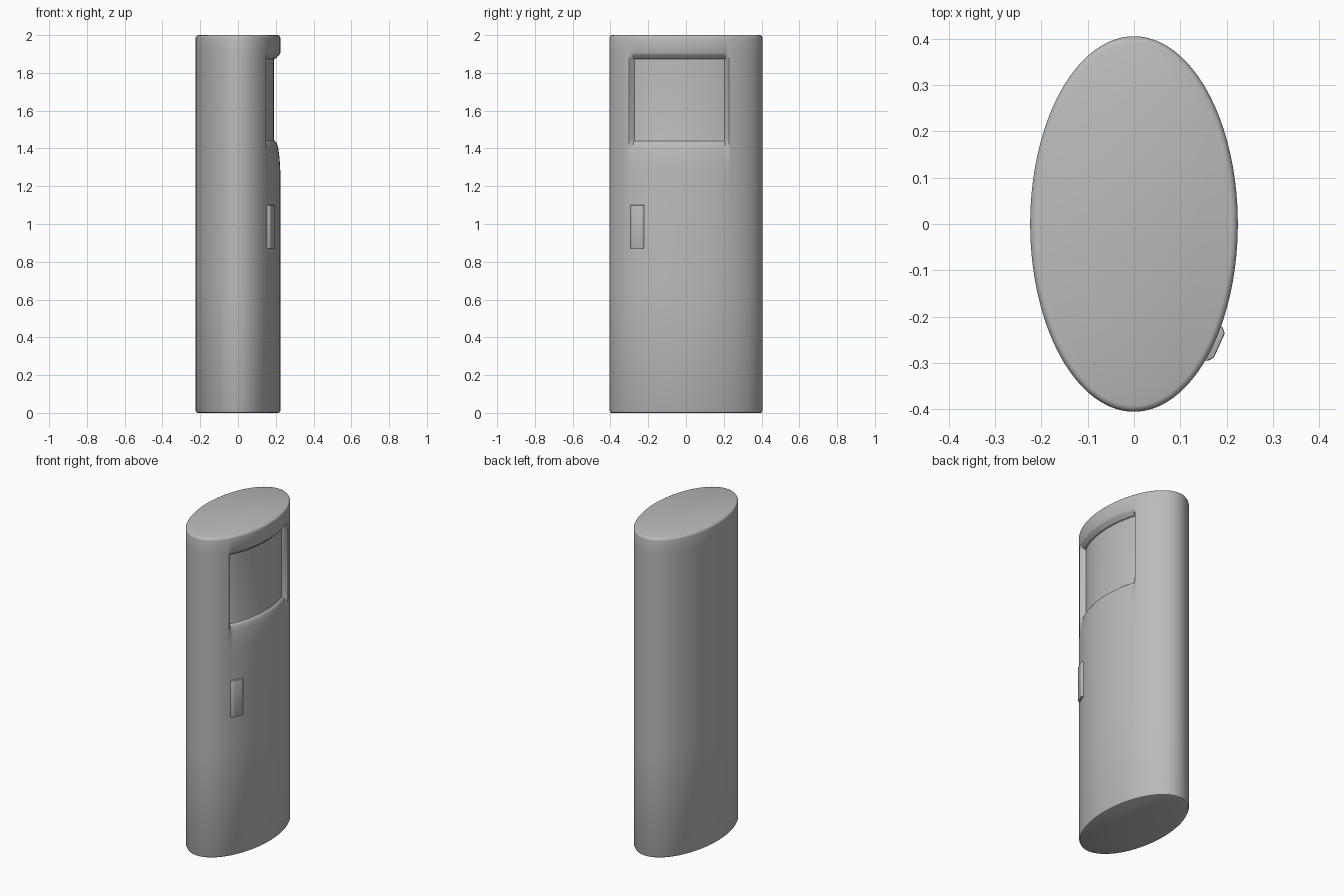
import bpy, bmesh, math
from mathutils import Vector

if "Cube" in bpy.data.objects:
    bpy.data.objects.remove(bpy.data.objects["Cube"])

A, B = 0.224, 0.405          # ellipse radii in x and y

grey = bpy.data.materials.new("plain grey")
grey.diffuse_color = (0.5, 0.5, 0.5, 1)
grey.use_nodes = True
grey.node_tree.nodes["Principled BSDF"].inputs["Base Color"].default_value = grey.diffuse_color


def lerp_table(table, v):
    if v <= table[0][0]:
        return table[0][1]
    for (x0, y0), (x1, y1) in zip(table, table[1:]):
        if v <= x1:
            return y0 + (y1 - y0) * (v - x0) / (x1 - x0)
    return table[-1][1]


def finish(name, bm, angle=30):
    bmesh.ops.recalc_face_normals(bm, faces=bm.faces)
    mesh = bpy.data.meshes.new(name)
    bm.to_mesh(mesh)
    bm.free()
    mesh.materials.append(grey)
    ob = bpy.data.objects.new(name, mesh)
    bpy.context.collection.objects.link(ob)
    bpy.ops.object.select_all(action='DESELECT')
    ob.select_set(True)
    bpy.context.view_layer.objects.active = ob
    bpy.ops.object.shade_smooth_by_angle(angle=math.radians(angle))
    return ob


# Body: elliptical column with a sunken screen window on its right face
depth_z = [(1.28, 0), (1.35, 0.004), (1.40, 0.011), (1.425, 0.017), (1.432, 0.021),
           (1.44, 0.031), (1.455, 0.034), (1.874, 0.034), (1.878, 0.022),
           (1.886, 0.016), (1.894, 0.006), (1.905, 0)]
depth_y = [(-0.302, 0), (-0.297, 0.25), (-0.288, 1), (0.214, 1), (0.223, 0.25), (0.228, 0)]
edge_rows = [(0.0, 0.010), (0.003, 0.004), (0.012, 0), (0.65, 0)]
top_rows = [(1.985, 0), (1.992, 0.002), (1.997, 0.006), (2.0, 0.013)]
rows = edge_rows + [(z, 0) for z, _ in depth_z] + top_rows

breaks = [math.asin(y / B) for y, _ in depth_y]
angles = [a for a in (2 * math.pi * i / 112 - math.pi for i in range(112))
          if all(abs(a - b) > 0.012 for b in breaks)]
angles = sorted(angles + breaks)

bm = bmesh.new()
rings = []
for z, inset in rows:
    ring = []
    for a in angles:
        c, s = math.cos(a), math.sin(a)
        n = Vector((c / A, s / B, 0)).normalized()
        d = inset
        if c > 0:
            d += lerp_table(depth_z, z) * lerp_table(depth_y, B * s)
        ring.append(bm.verts.new(Vector((A * c, B * s, z)) - n * d))
    rings.append(ring)
count = len(angles)
for r0, r1 in zip(rings, rings[1:]):
    for i in range(count):
        j = (i + 1) % count
        bm.faces.new((r0[i], r0[j], r1[j], r1[i]))
bm.faces.new(rings[0][::-1])
bm.faces.new(rings[-1])
finish("column_body", bm)

# Side button: bevelled plate lying along the curve of the right face
bm = bmesh.new()
outline = [(0.140, -0.290), (0.157, -0.296), (0.172, -0.289),
           (0.196, -0.236), (0.190, -0.220), (0.165, -0.225)]
low = [bm.verts.new((x, y, 0.87)) for x, y in outline]
high = [bm.verts.new((x, y, 1.10)) for x, y in outline]
bm.faces.new(low[::-1])
bm.faces.new(high)
for i in range(len(outline)):
    j = (i + 1) % len(outline)
    bm.faces.new((low[i], low[j], high[j], high[i]))
bmesh.ops.bevel(bm, geom=bm.edges[:], offset=0.004, segments=2, affect='EDGES', profile=0.5)
finish("side_button", bm, 35)
